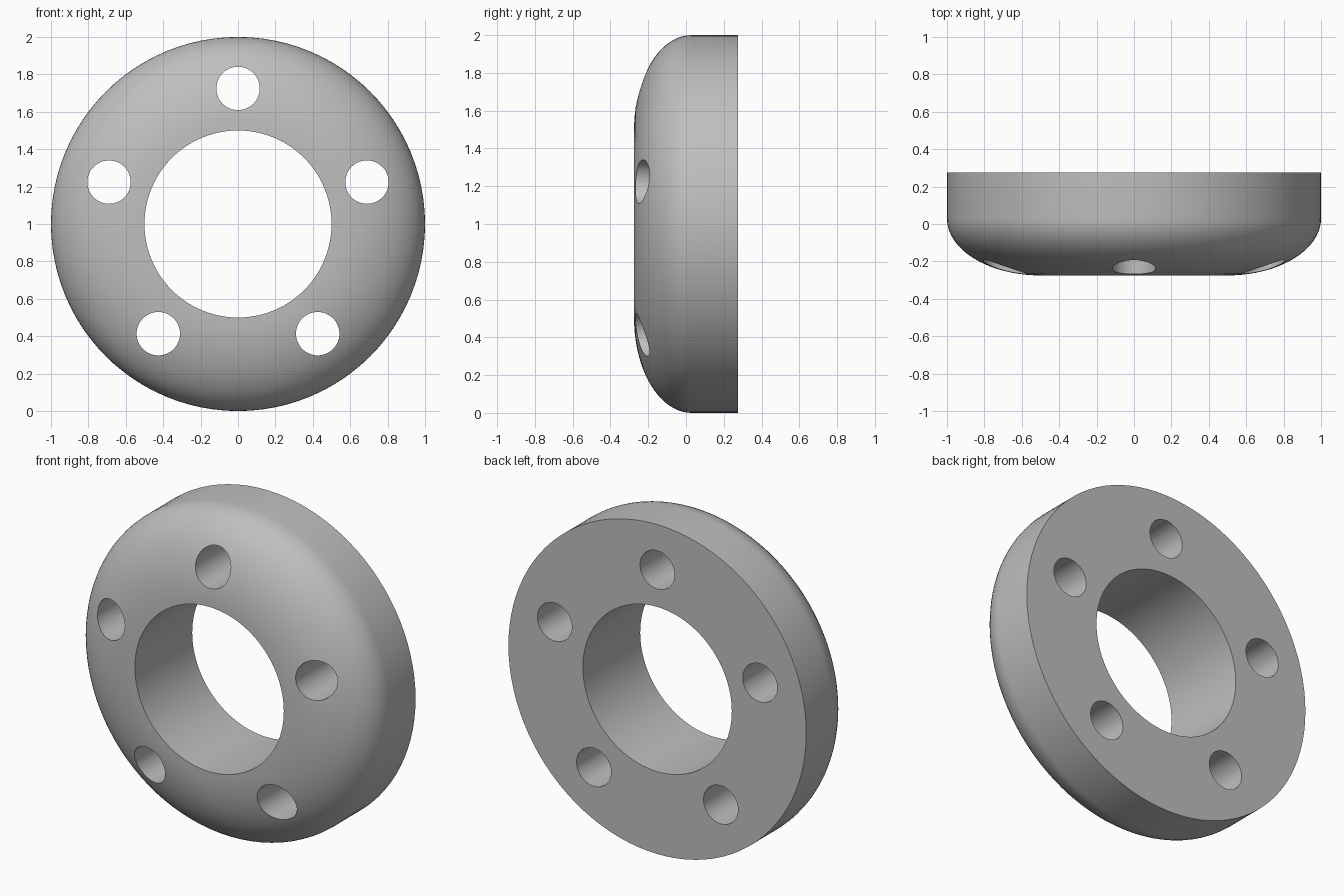
import bpy, bmesh, math
from mathutils import Matrix, Vector

if "Cube" in bpy.data.objects:
    bpy.data.objects.remove(bpy.data.objects["Cube"])

AXIS_Z = 1.0        # height of the ring's axis
SIDES = 96
BACK, SHOULDER, FRONT = 0.275, 0.03, -0.275
BORE, OUTER = 0.5, 1.0

grey = bpy.data.materials.new("mid grey")
grey.diffuse_color = (0.52, 0.52, 0.52, 1)
grey.use_nodes = True
grey.node_tree.nodes["Principled BSDF"].inputs["Base Color"].default_value = grey.diffuse_color


def finish(name, bm):
    bmesh.ops.recalc_face_normals(bm, faces=bm.faces)
    mesh = bpy.data.meshes.new(name)
    bm.to_mesh(mesh)
    bm.free()
    mesh.materials.append(grey)
    obj = bpy.data.objects.new(name, mesh)
    bpy.context.collection.objects.link(obj)
    return obj


# Ring body: half profile with a quarter-ellipse front, turned about the y axis
profile = [(BORE, BACK), (OUTER, BACK)]
STEPS = 20
for i in range(STEPS + 1):
    a = math.pi / 2 * i / STEPS
    profile.append((BORE + (OUTER - BORE) * math.cos(a),
                    SHOULDER + (FRONT - SHOULDER) * math.sin(a)))

bm = bmesh.new()
verts = [bm.verts.new((r, y, AXIS_Z)) for r, y in profile]
edges = [bm.edges.new((verts[i], verts[(i + 1) % len(verts)])) for i in range(len(verts))]
bmesh.ops.spin(bm, geom=verts + edges, cent=(0, 0, AXIS_Z), axis=(0, 1, 0),
               angle=2 * math.pi, steps=SIDES, use_merge=True)
bmesh.ops.remove_doubles(bm, verts=bm.verts, dist=1e-5)
ring = finish("ring_body", bm)

# Five bolt holes, one at the top, drilled straight through
bm = bmesh.new()
for i in range(5):
    a = 2 * math.pi * i / 5
    centre = Vector((0.725 * math.sin(a), 0, AXIS_Z + 0.725 * math.cos(a)))
    bmesh.ops.create_cone(bm, cap_ends=True, segments=48, radius1=0.116, radius2=0.116,
                          depth=1.0, matrix=Matrix.Translation(centre)
                          @ Matrix.Rotation(math.pi / 2, 4, 'X'))
drill = finish("bolt_hole_cutter", bm)
drill.hide_render = True

cut = ring.modifiers.new("bolt_holes", 'BOOLEAN')
cut.operation = 'DIFFERENCE'
cut.solver = 'EXACT'
cut.object = drill

bpy.context.view_layer.objects.active = ring
ring.select_set(True)
bpy.ops.object.modifier_apply(modifier=cut.name)
bpy.data.objects.remove(drill)

# Smooth curved faces, crisp rims
bpy.ops.object.shade_smooth_by_angle(angle=math.radians(30))
